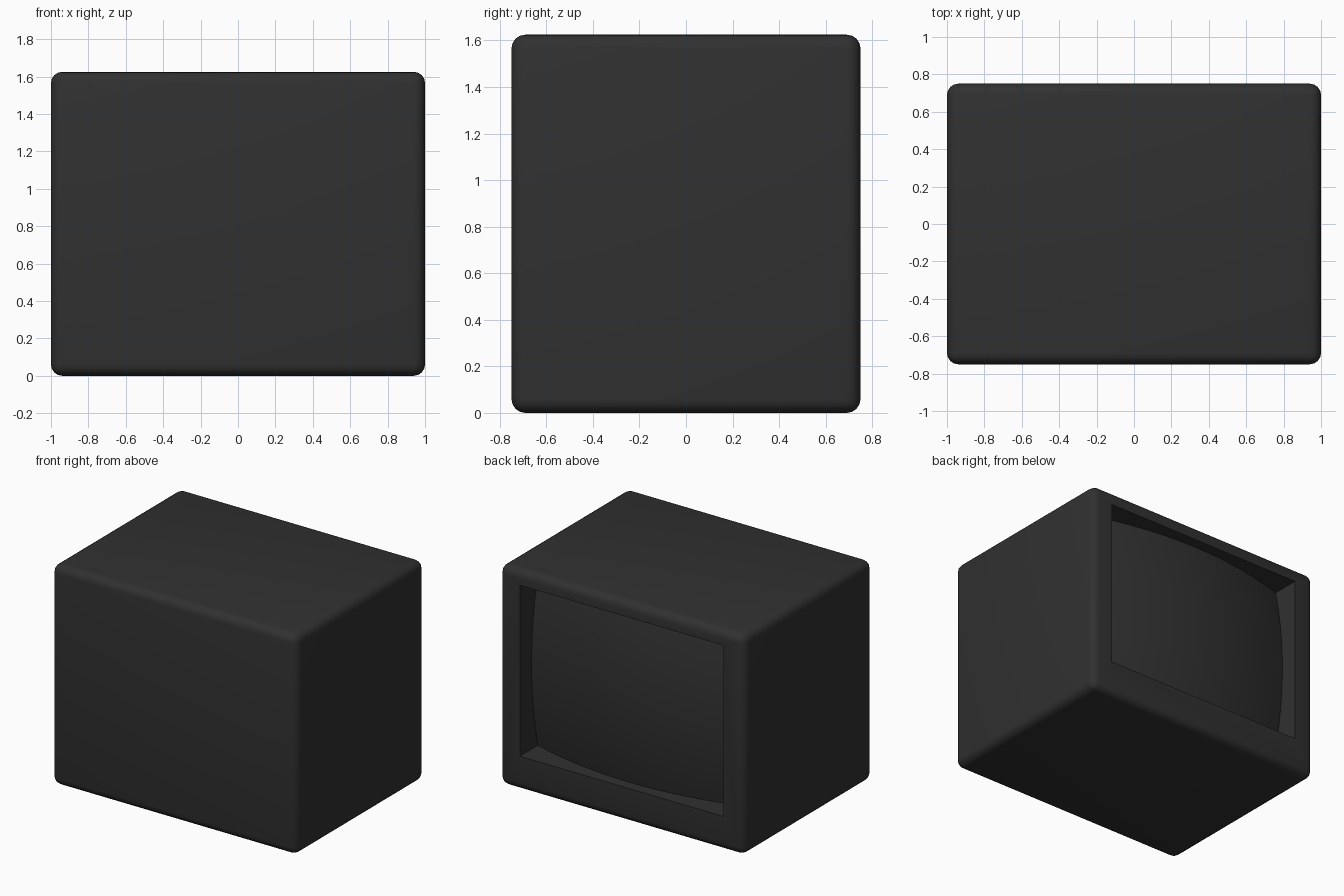
import bpy, bmesh, math
from mathutils import Vector

if "Cube" in bpy.data.objects:
    bpy.data.objects.remove(bpy.data.objects["Cube"])

W, D, H = 2.0, 1.5, 1.625      # overall size
OX, OZ0, OZ1 = 0.83, 0.255, 1.515  # screen opening
CORNER_DEPTH, R = 0.21, 2.85   # recess depth at corners, screen radius


def finish(bm, name):
    bmesh.ops.recalc_face_normals(bm, faces=bm.faces)
    me = bpy.data.meshes.new(name)
    bm.to_mesh(me)
    bm.free()
    ob = bpy.data.objects.new(name, me)
    bpy.context.collection.objects.link(ob)
    return ob


# Rounded cabinet
bm = bmesh.new()
bmesh.ops.create_cube(bm, size=1)
for v in bm.verts:
    v.co = Vector((v.co.x * W, v.co.y * D, (v.co.z + 0.5) * H))
bmesh.ops.bevel(bm, geom=bm.edges[:], offset=0.06, segments=4,
                profile=0.5, affect='EDGES')
cabinet = finish(bm, "monitor_cabinet")

# Recess cutter whose inner face is the bulging screen
bm = bmesh.new()
bmesh.ops.create_grid(bm, x_segments=20, y_segments=16, size=1)
hz, cz = (OZ1 - OZ0) / 2, (OZ0 + OZ1) / 2
edge = math.sqrt(R * R - OX * OX - hz * hz)
for v in bm.verts:
    x, z = v.co.x * OX, v.co.y * hz
    bulge = math.sqrt(R * R - x * x - z * z) - edge
    v.co = Vector((x, D / 2 - CORNER_DEPTH + bulge, cz + z))
rim = [e for e in bm.edges if e.is_boundary]
ext = bmesh.ops.extrude_edge_only(bm, edges=rim)["geom"]
for v in ext:
    if isinstance(v, bmesh.types.BMVert):
        v.co.y = D / 2 + 0.2
bmesh.ops.holes_fill(bm, edges=[e for e in bm.edges if e.is_boundary], sides=0)
cutter = finish(bm, "screen_cutter")
cutter.hide_render = True

# Cut the screen recess into the cabinet
mod = cabinet.modifiers.new("recess", 'BOOLEAN')
mod.operation = 'DIFFERENCE'
mod.solver = 'EXACT'
mod.object = cutter
bpy.context.view_layer.objects.active = cabinet
cabinet.select_set(True)
bpy.ops.object.modifier_apply(modifier=mod.name)
bpy.data.objects.remove(cutter)

# Dark plastic, smooth curves with sharp recess edges
mat = bpy.data.materials.new("dark_plastic")
mat.diffuse_color = (0.03, 0.03, 0.03, 1)
mat.use_nodes = True
mat.node_tree.nodes["Principled BSDF"].inputs["Base Color"].default_value = mat.diffuse_color
cabinet.data.materials.clear()
cabinet.data.materials.append(mat)
bpy.ops.object.shade_smooth_by_angle(angle=math.radians(30))
